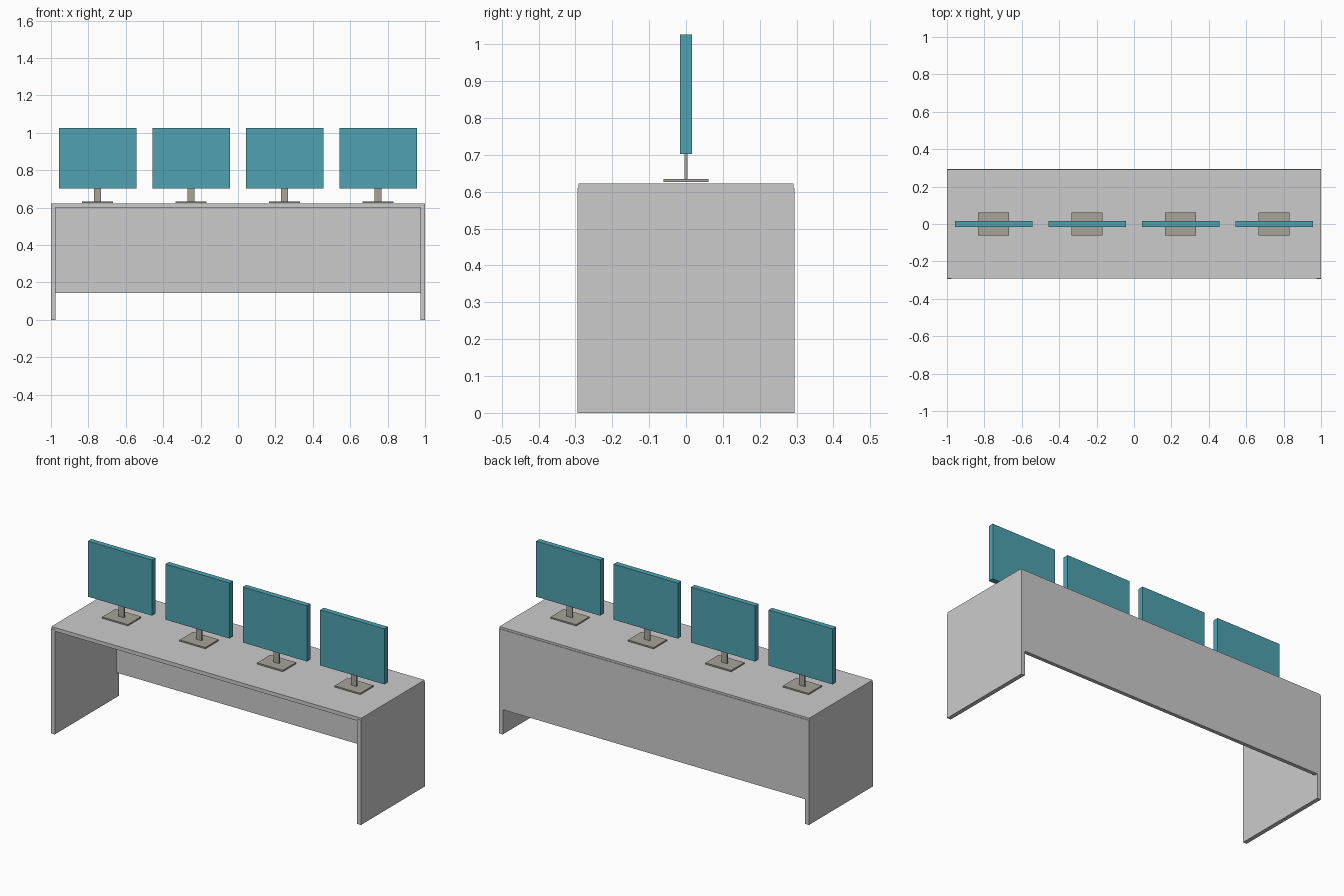
import bpy

if "Cube" in bpy.data.objects:
    bpy.data.objects.remove(bpy.data.objects["Cube"])


def box(name, x, y, z, mat=None):
    """Box from (min, max) ranges on each axis."""
    ranges = (x, y, z)
    bpy.ops.mesh.primitive_cube_add(size=1, location=[(a + b) / 2 for a, b in ranges])
    ob = bpy.context.object
    ob.name = name
    ob.scale = [b - a for a, b in ranges]
    bpy.ops.object.transform_apply(location=False, rotation=False, scale=True)
    if mat:
        ob.data.materials.append(mat)
    return ob


def material(name, color):
    mat = bpy.data.materials.new(name)
    mat.diffuse_color = color
    mat.use_nodes = True
    mat.node_tree.nodes["Principled BSDF"].inputs["Base Color"].default_value = mat.diffuse_color
    return mat


teal = material("screen_teal", (0.08, 0.36, 0.44, 1))
stone = material("stand_grey", (0.38, 0.37, 0.32, 1))

# Desk: top, side panels and rear modesty panel standing slightly proud of the top
box("desk_top", (-1, 1), (-0.292, 0.292), (0.6, 0.622))
box("left_side_panel", (-1, -0.976), (-0.295, 0.295), (0, 0.61))
box("right_side_panel", (0.976, 1), (-0.295, 0.295), (0, 0.61))
box("back_panel", (-0.976, 0.976), (0.273, 0.295), (0.144, 0.61))

# Four monitors in a row, each with a base plate, stem and screen
for i in range(4):
    cx = -0.751 + 0.5 * i
    box(f"monitor_base_{i + 1}", (cx - 0.083, cx + 0.083), (-0.061, 0.061), (0.626, 0.634), stone)
    box(f"monitor_stem_{i + 1}", (cx - 0.018, cx + 0.018), (-0.004, 0.004), (0.634, 0.702), stone)
    box(f"monitor_screen_{i + 1}", (cx - 0.207, cx + 0.207), (-0.016, 0.016), (0.702, 1.026), teal)
